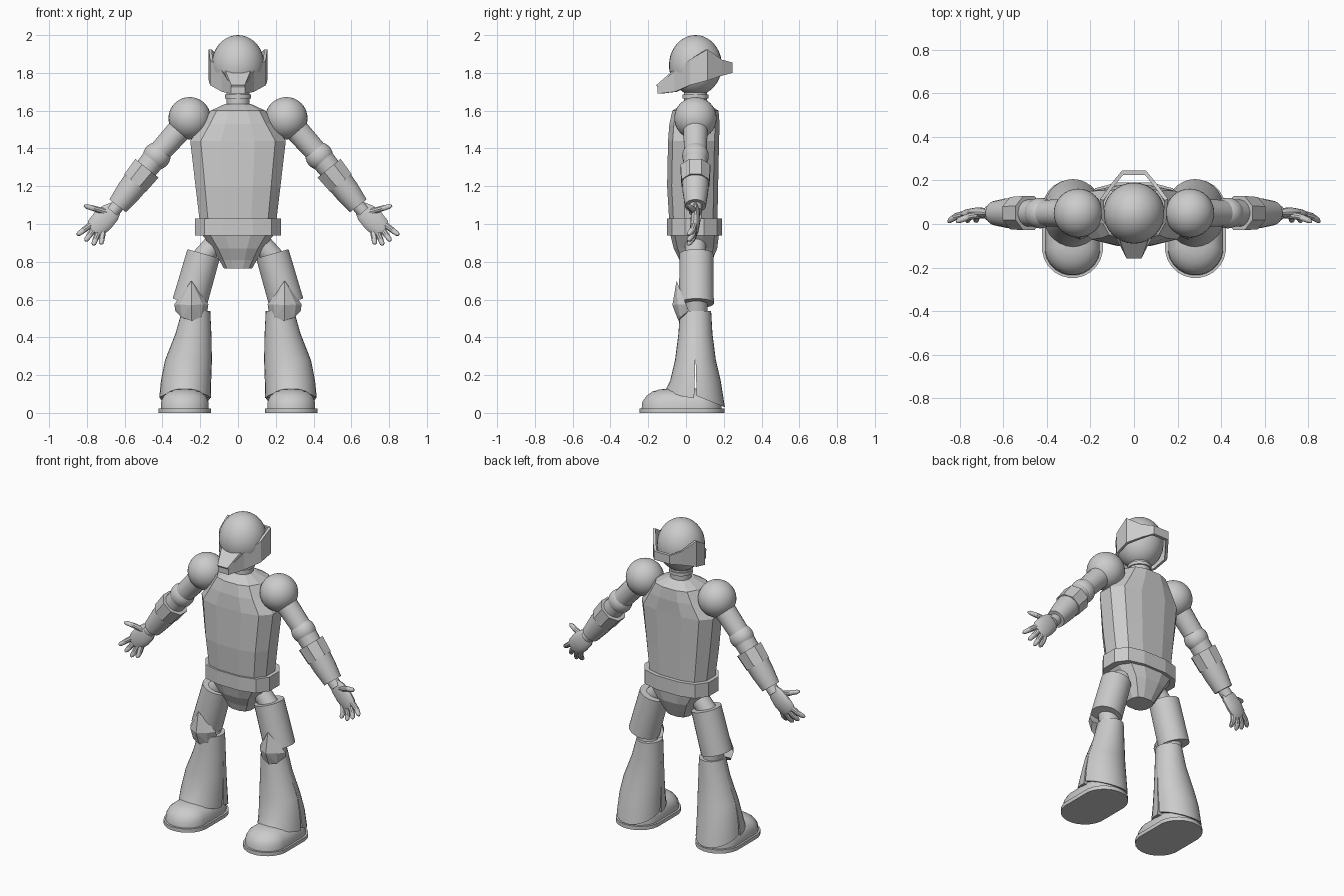
import bpy, bmesh, math
from mathutils import Vector

cube = bpy.data.objects.get("Cube")
if cube:
    bpy.data.objects.remove(cube, do_unlink=True)

CY = 0.05  # depth of the body's centre line
mat = bpy.data.materials.new("light_grey")
mat.use_nodes = True
GREY = (0.6, 0.6, 0.6, 1)
mat.diffuse_color = GREY
mat.node_tree.nodes["Principled BSDF"].inputs["Base Color"].default_value = GREY


def add_object(bm, name, smooth):
    bmesh.ops.recalc_face_normals(bm, faces=bm.faces)
    mesh = bpy.data.meshes.new(name)
    bm.to_mesh(mesh)
    mesh.materials.append(mat)
    obj = bpy.data.objects.new(name, mesh)
    bpy.context.scene.collection.objects.link(obj)
    if smooth:
        bpy.ops.object.select_all(action='DESELECT')
        obj.select_set(True)
        bpy.context.view_layer.objects.active = obj
        bpy.ops.object.shade_smooth_by_angle(angle=math.radians(35))


def finish(bm, name, pair=False, smooth=True):
    """Turn the mesh into one object, or a left and a mirrored right one."""
    if pair:
        add_object(bm, "left_" + name, smooth)
        for v in bm.verts:
            v.co.x = -v.co.x
        add_object(bm, "right_" + name, smooth)
    else:
        add_object(bm, name, smooth)
    bm.free()


def loft(bm, rings, closed=False):
    rows = [[bm.verts.new(p) for p in ring] for ring in rings]
    n = len(rows[0])
    following = rows[1:] + rows[:1] if closed else rows[1:]
    for a, b in zip(rows, following):
        for i in range(n):
            j = (i + 1) % n
            bm.faces.new((a[i], a[j], b[j], b[i]))
    if not closed:
        bm.faces.new(rows[0])
        bm.faces.new(rows[-1])


def tube(bm, sections, n=20, flat=1.0):
    """Sections are (x, y, z, radius); flat squashes the depth."""
    points = [Vector(s[:3]) for s in sections]
    axis = (points[-1] - points[0]).normalized()
    u = axis.cross(Vector((0, 1, 0))).normalized()
    v = u.cross(axis)
    angles = [2 * math.pi * (i + 0.5) / n for i in range(n)]
    loft(bm, [[p + s[3] * (u * math.cos(a) + v * flat * math.sin(a)) for a in angles]
              for p, s in zip(points, sections)])


def limb(name, sections, n=20, smooth=True):
    bm = bmesh.new()
    tube(bm, sections, n)
    finish(bm, name, True, smooth)


def ball(name, centre, radii, pair=False):
    bm = bmesh.new()
    bmesh.ops.create_uvsphere(bm, u_segments=32, v_segments=20, radius=1)
    for v in bm.verts:
        v.co = Vector(centre) + Vector(a * b for a, b in zip(v.co, radii))
    finish(bm, name, pair)


def hull(name, points, pair=False):
    bm = bmesh.new()
    for p in points:
        bm.verts.new(p)
    bmesh.ops.convex_hull(bm, input=bm.verts)
    finish(bm, name, pair, False)


def panelled(name, sections):
    """Twelve-sided body shell; sections are (z, half width, front y, back y)."""
    half = [(0.35, -1), (0.78, -0.82), (1, -0.35), (1, 0.35), (0.78, 0.82), (0.35, 1)]
    outline = half + [(-x, y) for x, y in reversed(half)]
    bm = bmesh.new()
    loft(bm, [[(x * w, (f + b) / 2 + y * (b - f) / 2, z) for x, y in outline]
              for z, w, f, b in sections])
    finish(bm, name, smooth=False)


# Head and neck
ball("head", (0, CY, 1.84), (0.14, 0.14, 0.16))
bm = bmesh.new()
tube(bm, [(0, CY, 1.58, 0.062), (0, CY, 1.74, 0.062)], 24)
finish(bm, "neck")
bm = bmesh.new()
tube(bm, [(0, CY, 1.665, 0.07), (0, CY, 1.685, 0.07)], 24)
finish(bm, "neck_ring")

# Angular band around the head: (x, y, bottom, top) on one side
band = [(0.037, -0.15, 1.69, 1.735), (0.085, -0.06, 1.70, 1.81),
        (0.148, 0.02, 1.735, 1.87), (0.155, 0.115, 1.76, 1.925),
        (0.10, 0.19, 1.785, 1.87), (0.055, 0.245, 1.80, 1.855)]
band += [(-x, y, lo, hi) for x, y, lo, hi in reversed(band)]
bm = bmesh.new()
loft(bm, [[(x, y, lo), (x, y, hi), (x * 0.9, CY + (y - CY) * 0.9, hi),
           (x * 0.9, CY + (y - CY) * 0.9, lo)] for x, y, lo, hi in band], closed=True)
finish(bm, "head_band", smooth=False)
hull("visor_beak", [(s * x, y, z) for s in (1, -1) for x, y, z in
     [(0.035, -0.158, 1.735), (0.04, -0.13, 1.69), (0.07, -0.06, 1.82), (0.085, -0.05, 1.705)]])

# Body
panelled("torso", [(0.95, 0.195, -0.085, 0.165), (1.2, 0.225, -0.1, 0.17),
                   (1.44, 0.253, -0.095, 0.175), (1.53, 0.19, -0.088, 0.178),
                   (1.6, 0.145, -0.072, 0.172), (1.635, 0.07, -0.015, 0.115)])
panelled("belt", [(0.94, 0.228, -0.1, 0.19), (1.03, 0.228, -0.1, 0.19)])
panelled("pelvis", [(0.765, 0.075, -0.02, 0.12), (0.81, 0.10, -0.035, 0.14),
                    (0.87, 0.135, -0.065, 0.165), (0.95, 0.195, -0.085, 0.175)])

# Arms
ball("shoulder", (0.256, CY, 1.56), (0.112, 0.112, 0.112), True)
limb("upper_arm", [(0.29, CY, 1.52, 0.066), (0.42, CY, 1.375, 0.06)])
ball("elbow", (0.43, CY, 1.36), (0.073, 0.07, 0.073), True)
limb("elbow_sleeve", [(0.44, CY, 1.35, 0.064), (0.52, CY, 1.25, 0.06)])
limb("forearm_cuff", [(0.482, CY, 1.295, 0.085), (0.545, CY, 1.217, 0.08)], 8, False)
limb("forearm", [(0.51, CY, 1.26, 0.074), (0.58, CY, 1.17, 0.068), (0.637, CY, 1.096, 0.056)])
limb("wrist", [(0.62, CY, 1.115, 0.036), (0.665, CY, 1.065, 0.036)], 16)

# Hands
bm = bmesh.new()
tube(bm, [(0.645, CY, 1.09, 0.035), (0.675, CY, 1.06, 0.055), (0.715, CY, 1.02, 0.062),
          (0.755, 0.045, 0.977, 0.056), (0.768, 0.042, 0.965, 0.04)], 16, 0.42)
finish(bm, "palm", True)
fingers = {"index_finger": ((0.772, 1.0), (0.852, 0.942)),
           "middle_finger": ((0.758, 0.98), (0.808, 0.91)),
           "ring_finger": ((0.737, 0.962), (0.767, 0.888)),
           "little_finger": ((0.717, 0.955), (0.725, 0.893)),
           "thumb": ((0.685, 1.06), (0.815, 1.097))}
for name, (base, tip) in fingers.items():
    sections = []
    for t, r in [(0, 0.018), (0.55, 0.016), (0.9, 0.013), (1, 0.005)]:
        sections.append((base[0] + t * (tip[0] - base[0]), 0.045 - 0.035 * t * t,
                         base[1] + t * (tip[1] - base[1]), r))
    limb(name, sections, 10)

# Upper legs and knees
limb("hip_joint", [(0.11, CY, 0.91, 0.056), (0.2, CY, 0.81, 0.056)])
limb("thigh", [(0.182, 0.055, 0.842, 0.09), (0.257, 0.055, 0.58, 0.093)], 24)
limb("knee_joint", [(0.245, 0.055, 0.62, 0.06), (0.225, 0.055, 0.5, 0.06)])
KX = 0.247
hull("knee_pad", [(KX, -0.05, 0.7), (KX, -0.072, 0.57), (KX, -0.04, 0.487)] +
     [(KX + s * x, y, z) for s in (1, -1) for x, y, z in
      [(0.09, 0.0, 0.575), (0.085, 0.015, 0.54), (0.05, -0.03, 0.505), (0.06, -0.045, 0.575)]], True)

# Flared lower legs: front and back shells with a slit that opens downwards
shin = [(0.54, 0.222, 0.075, 0.083, 0), (0.42, 0.236, 0.095, 0.09, 0),
        (0.28, 0.262, 0.124, 0.107, 0.001), (0.17, 0.275, 0.133, 0.13, 0.004),
        (None, 0.28, 0.136, 0.149, 0.007)]


def shin_shell(name, side):
    rings = []
    for z, cx, rx, ry, gap in shin:
        ring = []
        for i in range(15):
            a = math.pi * i / 14
            depth = math.sin(a)
            hem = 0.08 + 0.045 * depth ** 2 if side < 0 else 0.09 - 0.06 * depth
            ring.append((cx + rx * math.cos(a), CY + side * (gap + ry * depth),
                         hem if z is None else z))
        rings.append(ring)
    bm = bmesh.new()
    loft(bm, rings)
    finish(bm, name, True)


shin_shell("shin_front", -1)
shin_shell("shin_back", 1)


# Feet
def foot(name, sections, smooth=True):
    """Rounded-end outlines; sections are (z, half width, front y, back y)."""
    rings = []
    for z, w, front, back in sections:
        ring = []
        for i in range(24):
            a = 2 * math.pi * (i + 0.5) / 24
            end = back - w if math.sin(a) > 0 else front + w
            ring.append((0.282 + w * math.cos(a), end + w * math.sin(a), z))
        rings.append(ring)
    bm = bmesh.new()
    loft(bm, rings)
    finish(bm, name, True, smooth)


foot("sole", [(0, 0.14, -0.248, 0.205), (0.024, 0.14, -0.248, 0.205)])
foot("shoe", [(0.024, 0.128, -0.236, 0.19), (0.06, 0.126, -0.232, 0.188),
              (0.09, 0.112, -0.21, 0.175), (0.112, 0.085, -0.18, 0.15),
              (0.124, 0.05, -0.14, 0.11), (0.128, 0.02, -0.1, 0.08)])
